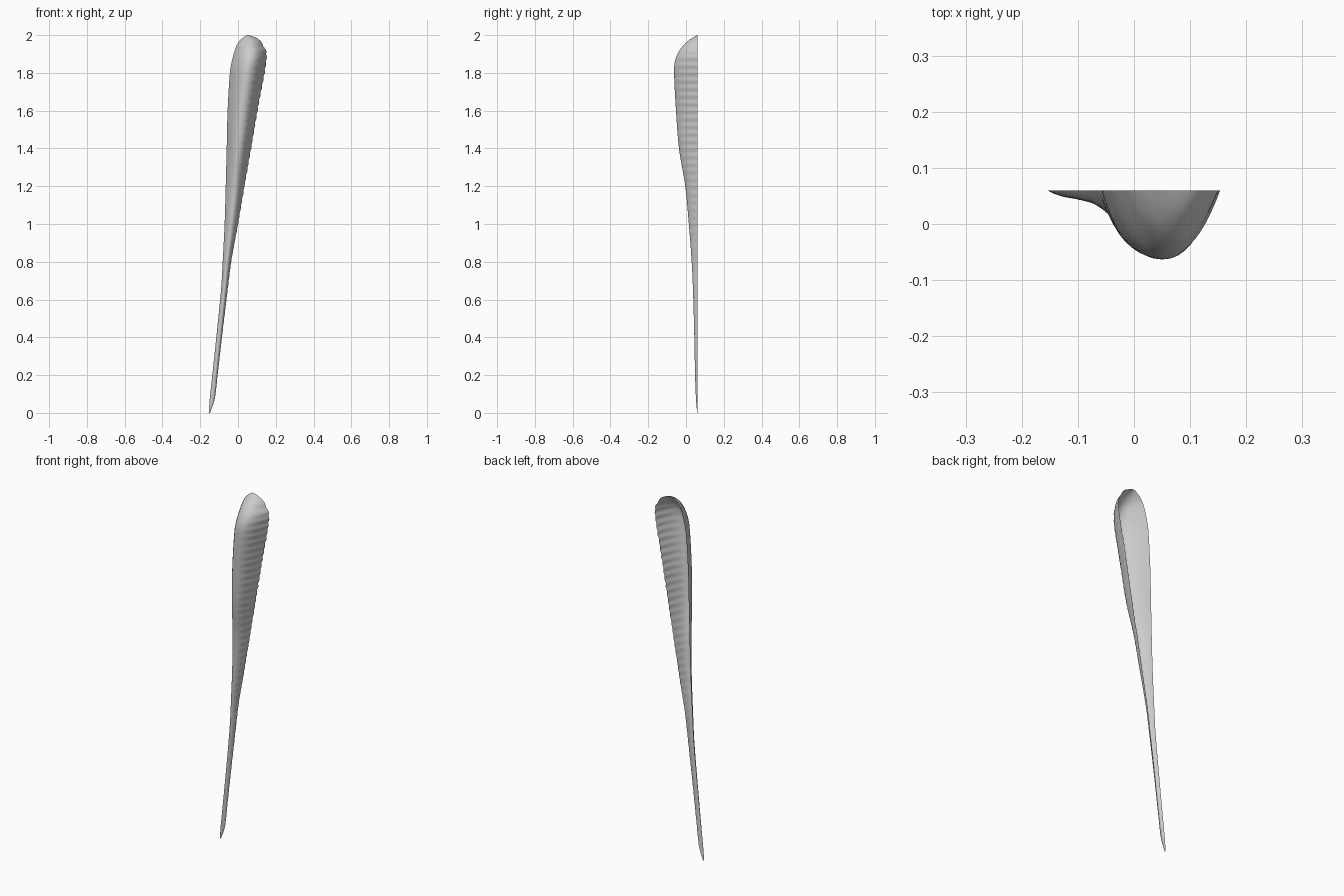
import bpy
import bmesh
import math

default_cube = bpy.data.objects.get("Cube")
if default_cube:
    bpy.data.objects.remove(default_cube, do_unlink=True)

BACK_Y = 0.06
ROWS = 200
COLUMNS = 24
RIPPLE_PITCH = 0.04

# Stations along the length: height, right rim x, left rim x, bulge depth
STATIONS = [
    (0, -.155, -.148, .001),
    (.07, -.15, -.124, .007),
    (.2, -.136, -.108, .012),
    (.4, -.115, -.085, .016),
    (.65, -.09, -.055, .023),
    (.8, -.081, -.036, .03),
    (1, -.071, 0, .045),
    (1.2, -.065, .034, .064),
    (1.4, -.06, .069, .097),
    (1.6, -.055, .103, .113),
    (1.8, -.043, .14, .123),
    (1.86, -.033, .149, .119),
    (1.91, -.02, .15, .1),
    (1.95, -.005, .13, .07),
    (1.98, .018, .108, .035),
    (2, .045, .06, 0),
]


def slope(index, channel):
    """Tangent of one channel at a station, from its neighbours."""
    before = STATIONS[max(index - 1, 0)]
    after = STATIONS[min(index + 1, len(STATIONS) - 1)]
    return (after[channel] - before[channel]) / (after[0] - before[0])


def sample(z):
    """Smoothly interpolated right rim, left rim and depth at a height."""
    index = 0
    while index < len(STATIONS) - 2 and z > STATIONS[index + 1][0]:
        index += 1
    low, high = STATIONS[index], STATIONS[index + 1]
    span = high[0] - low[0]
    t = (z - low[0]) / span
    ease = t * t * (3 - 2 * t)
    values = []
    for channel in (1, 2, 3):
        value = low[channel] * (1 - ease) + high[channel] * ease
        value += span * slope(index, channel) * t * (1 - t) ** 2
        value -= span * slope(index + 1, channel) * t * t * (1 - t)
        values.append(value)
    return values


def section(z):
    """Points of one arched cross-section, from the right rim to the left."""
    right, left, depth = sample(z)
    centre, half = (right + left) / 2, (left - right) / 2
    ripple = math.cos(math.tau * z / RIPPLE_PITCH) * min(half * .03, .0025)
    points = []
    for column in range(COLUMNS + 1):
        u = -math.cos(math.pi * column / COLUMNS)
        arch = max(depth, 0) * (1 - abs(u) ** 2.2)
        # Shallow scallops run along the left flank only
        x = centre + half * u + ripple * max(u, 0)
        points.append((x, BACK_Y - arch, z))
    return points


# Tapered half shell, open along its flat back
bm = bmesh.new()
rows = []
for row in range(ROWS + 1):
    height = 2 * row / ROWS
    rows.append([bm.verts.new(point) for point in section(height)])
for lower, upper in zip(rows, rows[1:]):
    for i in range(COLUMNS):
        bm.faces.new((lower[i], lower[i + 1], upper[i + 1], upper[i]))
bmesh.ops.remove_doubles(bm, verts=bm.verts, dist=.00005)

mesh = bpy.data.meshes.new("tapered_shell")
bm.to_mesh(mesh)
bm.free()
shell = bpy.data.objects.new("tapered_shell", mesh)
bpy.context.collection.objects.link(shell)

# Smooth shading over the curved surface
bpy.ops.object.select_all(action="DESELECT")
shell.select_set(True)
bpy.context.view_layer.objects.active = shell
bpy.ops.object.shade_smooth_by_angle(angle=math.radians(40))
